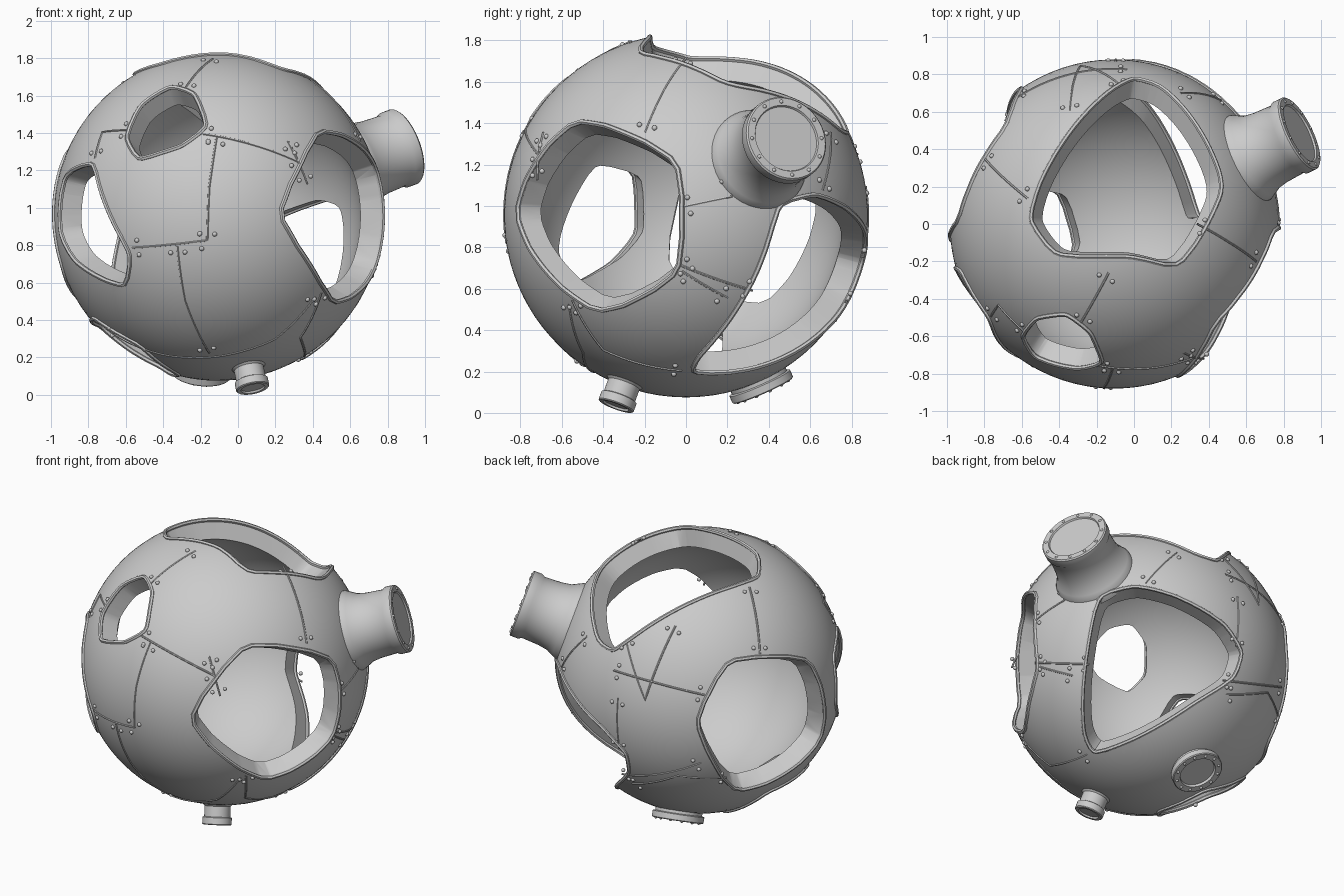
import bpy, bmesh, math
from mathutils import Vector, Matrix

if "Cube" in bpy.data.objects:
    bpy.data.objects.remove(bpy.data.objects["Cube"], do_unlink=True)

C = Vector((-0.105, 0, 0.955))   # sphere centre
R, INNER = 0.88, 0.76

steel = bpy.data.materials.new("grey_steel")
steel.use_nodes = True
steel.diffuse_color = (0.6, 0.6, 0.6, 1)
steel.node_tree.nodes["Principled BSDF"].inputs["Base Color"].default_value = (0.6, 0.6, 0.6, 1)

# Directions that the outlines are laid out from
FRONT, SIDE, TOP = (0, -1, 0), (1, 0, 0), (0, -0.0001, 1)
BACK_LEFT, BACK_LOW = (-0.58, 0.7, 0.42), (0.58, 0.7, -0.42)
LEFT, LOW = (-1, 0, 0), (-0.55, -0.05, -0.83)


def lift(view, pts):
    """Put flat outline points onto the sphere, as unit directions."""
    t = Vector(view).normalized()
    right = Vector((0, 0, 1)).cross(t).normalized()
    up = t.cross(right)
    return [(right * u + up * v + t * math.sqrt(max(0, R * R - u * u - v * v))).normalized()
            for u, v in pts]


def rounded(pts, passes=2):
    """Round the corners of a closed outline."""
    for f in (0.14, 0.25)[:passes]:
        out = []
        for i, p in enumerate(pts):
            q = pts[(i + 1) % len(pts)]
            out += [p.lerp(q, f).normalized(), p.lerp(q, 1 - f).normalized()]
        pts = out
    return pts


def arc(pts, closed=False, step=0.05):
    """Follow the sphere between points."""
    out = []
    for p, q in zip(pts, pts[1:] + pts[:1] if closed else pts[1:]):
        n = max(1, int(p.angle(q, 0) / step))
        out += [p.lerp(q, k / n).normalized() for k in range(n)]
    return out if closed else out + [pts[-1]]


def finish(name, bm, smooth=True):
    me = bpy.data.meshes.new(name)
    bm.to_mesh(me)
    bm.free()
    me.materials.append(steel)
    ob = bpy.data.objects.new(name, me)
    bpy.context.collection.objects.link(ob)
    if smooth:
        smooth_edges(ob)
    return ob


def activate(ob):
    bpy.ops.object.select_all(action='DESELECT')
    ob.select_set(True)
    bpy.context.view_layer.objects.active = ob


def smooth_edges(ob):
    activate(ob)
    bpy.ops.object.shade_smooth_by_angle(angle=math.radians(35))


def tubes(name, paths, thick, closed):
    cu = bpy.data.curves.new(name, 'CURVE')
    cu.dimensions, cu.bevel_depth, cu.bevel_resolution = '3D', thick, 1
    for path in paths:
        sp = cu.splines.new('POLY')
        sp.points.add(len(path) - 1)
        for pt, d in zip(sp.points, path):
            pt.co = (*(C + d * R), 1)
        sp.use_cyclic_u = closed
    cu.materials.append(steel)
    ob = bpy.data.objects.new(name, cu)
    bpy.context.collection.objects.link(ob)
    activate(ob)
    bpy.ops.object.convert(target='MESH')
    smooth_edges(bpy.context.object)


# Openings: view direction and corner points
z0 = C.z
holes = {
    "right_opening": (SIDE, [(-.53, .475), (-.02, .265), (-.02, -.28), (-.42, -.485), (-.83, .01)]),
    "top_opening": (TOP, [(-.455, .02), (-.4, .22), (0, .73), (.105, .78), (.245, .74), (.565, .27),
                          (.575, .17), (.345, -.235), (.085, -.17), (-.315, -.17)]),
    "small_front_opening": (FRONT, [(-.255, .695), (-.125, .655), (-.055, .475), (-.195, .37),
                                    (-.425, .295), (-.495, .415), (-.415, .595)]),
    "left_front_opening": (LEFT, [(.5, .29), (.24, .22), (.23, -.09), (.36, -.24),
                                  (.62, -.385), (.72, -.205), (.62, .1)]),
    "left_back_opening": (BACK_LEFT, [(.1, .07), (.63, .06), (.71, -.45), (.15, -.76), (-.11, -.31)]),
    "back_opening": (BACK_LOW, [(-.3, .4), (-.08, .46), (.16, .4), (.47, .23), (.58, .06), (.53, -.1),
                                (.29, -.26), (-.08, -.48), (-.33, -.56), (-.39, -.45), (-.37, .06)]),
    "bottom_opening": (LOW, [(-.26, .2), (.15, .28), (.33, 0), (.12, -.3), (-.22, -.22)]),
}

# Hollow shell
bm = bmesh.new()
bmesh.ops.create_icosphere(bm, subdivisions=5, radius=R)
inner = bmesh.ops.create_icosphere(bm, subdivisions=5, radius=INNER)["verts"]
bmesh.ops.reverse_faces(bm, faces=list({f for v in inner for f in v.link_faces}))
bmesh.ops.translate(bm, vec=C, verts=bm.verts)
shell = finish("shell", bm, smooth=False)

# Cut every opening with a cone from the centre
rims = []
for name, (view, pts) in holes.items():
    loop = rounded(lift(view, pts))
    rims.append(arc(loop, closed=True))
    bm = bmesh.new()
    mid = sum(loop, Vector()).normalized()
    apex, cap = bm.verts.new(C), bm.verts.new(C + mid * 1.3)
    ring = [bm.verts.new(C + d * 1.3) for d in loop]
    for a, b in zip(ring, ring[1:] + ring[:1]):
        bm.faces.new((a, b, apex))
        bm.faces.new((b, a, cap))
    bmesh.ops.recalc_face_normals(bm, faces=bm.faces)
    cutter = finish(name + "_cutter", bm, smooth=False)
    cutter.hide_render = True
    mod = shell.modifiers.new(name, 'BOOLEAN')
    mod.operation, mod.solver, mod.object = 'DIFFERENCE', 'EXACT', cutter
    activate(shell)
    bpy.ops.object.modifier_apply(modifier=mod.name)
    bpy.data.objects.remove(cutter, do_unlink=True)
smooth_edges(shell)
tubes("opening_rims", rims, 0.013, True)

# Plate seams
seam_points = [
    (FRONT, [(-.08, .44), (.43, .29)]),
    (FRONT, [(-.01, .42), (-.05, .15), (-.06, -.13)]),
    (FRONT, [(-.46, -.17), (-.06, -.13)]),
    (FRONT, [(-.22, -.16), (-.18, -.45), (-.05, -.73)]),
    (FRONT, [(-.6, -.6), (-.3, -.74), (0, -.75), (.3, -.66), (.52, -.43)]),
    (FRONT, [(-.18, .68), (-.03, .84)]),
    (FRONT, [(-.48, .46), (-.62, .45), (-.66, .31)]),
    (SIDE, [(-.2, .4), (-.1, .62), (0, .76)]),
    (SIDE, [(-.02, .04), (.22, .09), (.21, .2)]),
    (SIDE, [(-.02, -.27), (.2, -.4)]),
    (SIDE, [(-.55, -.41), (-.4, -.65), (-.02, -.75)]),
    (SIDE, [(-.72, .17), (-.69, .4)]),
    (SIDE, [(.66, .12), (.7, .4)]),
    (BACK_LEFT, [(.31, .09), (.27, .5)]),
    (BACK_LEFT, [(-.04, -.15), (-.35, -.06), (-.58, .02)]),
    (BACK_LEFT, [(-.5, .2), (-.4, -.17), (-.2, .28)]),
    (BACK_LEFT, [(-.56, -.15), (-.55, -.46)]),
    (BACK_LEFT, [(-.46, -.68), (-.2, -.64), (.1, -.66)]),
    (BACK_LOW, [(.46, -.12), (.82, -.12)]),
    (BACK_LOW, [(-.36, -.03), (-.68, 0)]),
]
seams = [arc(lift(v, p)) for v, p in seam_points]
tubes("plate_seams", seams, 0.006, False)

# Rivets in pairs at the seam ends
bm = bmesh.new()
for s in seams:
    for path in (s, s[::-1]):
        along = (path[1] - path[0]).normalized()
        side = along.cross(path[0]).normalized()
        for k in (-1, 1):
            d = (path[0] + along * 0.04 + side * 0.045 * k).normalized()
            bmesh.ops.create_icosphere(bm, subdivisions=2, radius=0.013,
                                       matrix=Matrix.Translation(C + d * R))
finish("rivets", bm)


def lathe(name, direction, profile, bolts=0, bolt_ring=0, tip=0):
    """Turned fitting standing radially on the sphere."""
    bm = bmesh.new()
    vs = [bm.verts.new((r, 0, h)) for r, h in profile]
    es = [bm.edges.new(e) for e in zip(vs, vs[1:])]
    bmesh.ops.spin(bm, geom=vs + es, cent=(0, 0, 0), axis=(0, 0, 1),
                   angle=math.tau, steps=48, use_duplicate=False)
    bmesh.ops.remove_doubles(bm, verts=bm.verts, dist=0.0005)
    bmesh.ops.recalc_face_normals(bm, faces=bm.faces)
    for i in range(bolts):
        a = math.tau * i / bolts
        bmesh.ops.create_icosphere(bm, subdivisions=2, radius=0.01, matrix=Matrix.Translation(
            (bolt_ring * math.cos(a), bolt_ring * math.sin(a), tip)))
    turn = Vector(direction).to_track_quat('Z', 'Y').to_matrix().to_4x4()
    bmesh.ops.transform(bm, matrix=Matrix.Translation(C) @ turn, verts=bm.verts)
    finish(name, bm)


lathe("large_pipe", (1, .49, .375),
      [(0, .8), (.25, .8), (.25, .85), (.235, .88), (.215, .92), (.205, .98), (.2, 1.09),
       (.212, 1.11), (.212, 1.16), (.205, 1.168), (.168, 1.168), (.163, 1.158), (0, 1.158)],
      12, .187, 1.166)
lathe("small_pipe", (.185, -.34, -.925),
      [(0, .82), (.095, .82), (.095, .87), (.08, .885), (.08, .95), (.09, .955),
       (.09, .995), (.085, 1), (.065, 1), (.062, .99), (0, .99)])
lathe("bottom_hatch", (-.1, .4, -.91),
      [(0, .82), (.145, .82), (.145, .885), (.16, .89), (.16, .925), (.155, .93),
       (.115, .93), (.11, .915), (0, .915)], 12, .137, .929)
